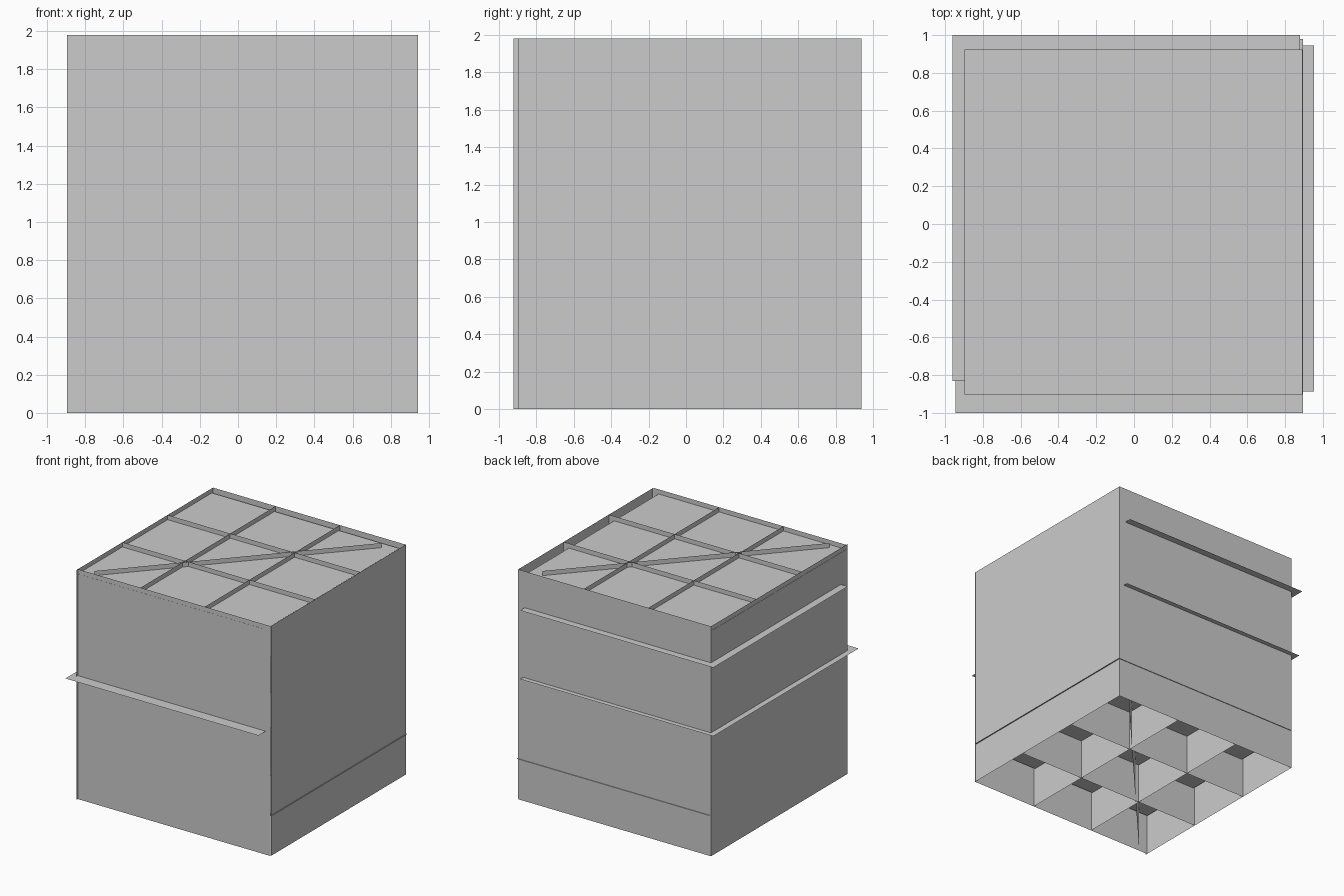
import bpy

if "Cube" in bpy.data.objects:
    bpy.data.objects.remove(bpy.data.objects["Cube"])

TOP = 1.98


def sheet(name, corners):
    """One thin flat panel from its four corners."""
    mesh = bpy.data.meshes.new(name)
    mesh.from_pydata(corners, [], [(0, 1, 2, 3)])
    obj = bpy.data.objects.new(name, mesh)
    bpy.context.collection.objects.link(obj)
    return obj


def wall(name, a, b):
    """Full-height upright panel between two plan points."""
    return sheet(name, [(*a, 0), (*b, 0), (*b, TOP), (*a, TOP)])


def shelf(name, x0, x1, y0, y1, z):
    """Horizontal panel."""
    return sheet(name, [(x0, y0, z), (x1, y0, z), (x1, y1, z), (x0, y1, z)])


# Crosswise walls, front to back
for name, y in (("front_wall", -0.901), ("front_divider", -0.295),
                ("back_divider", 0.32), ("back_wall", 0.938)):
    wall(name, (-0.895, y), (0.942, y))

# Lengthwise walls, left to right (the left one juts slightly forward)
for name, x, y0 in (("left_wall", -0.895, -0.922), ("left_divider", -0.298, -0.898),
                    ("right_divider", 0.315, -0.898), ("right_wall", 0.942, -0.898)):
    wall(name, (x, y0), (x, 0.938))

# Diagonal brace wall
wall("diagonal_wall", (-0.77, -0.855), (0.77, 0.855))

# Floors, each shifted a little
shelf("lower_floor", -0.885, 0.952, -0.886, 0.944, 0.35)
shelf("middle_floor", -0.945, 0.895, -1.0, 0.98, 1.063)
shelf("upper_floor", -0.96, 0.88, -0.83, 1.0, 1.666)
shelf("roof", -0.897, 0.892, -0.902, 0.923, 1.94)
